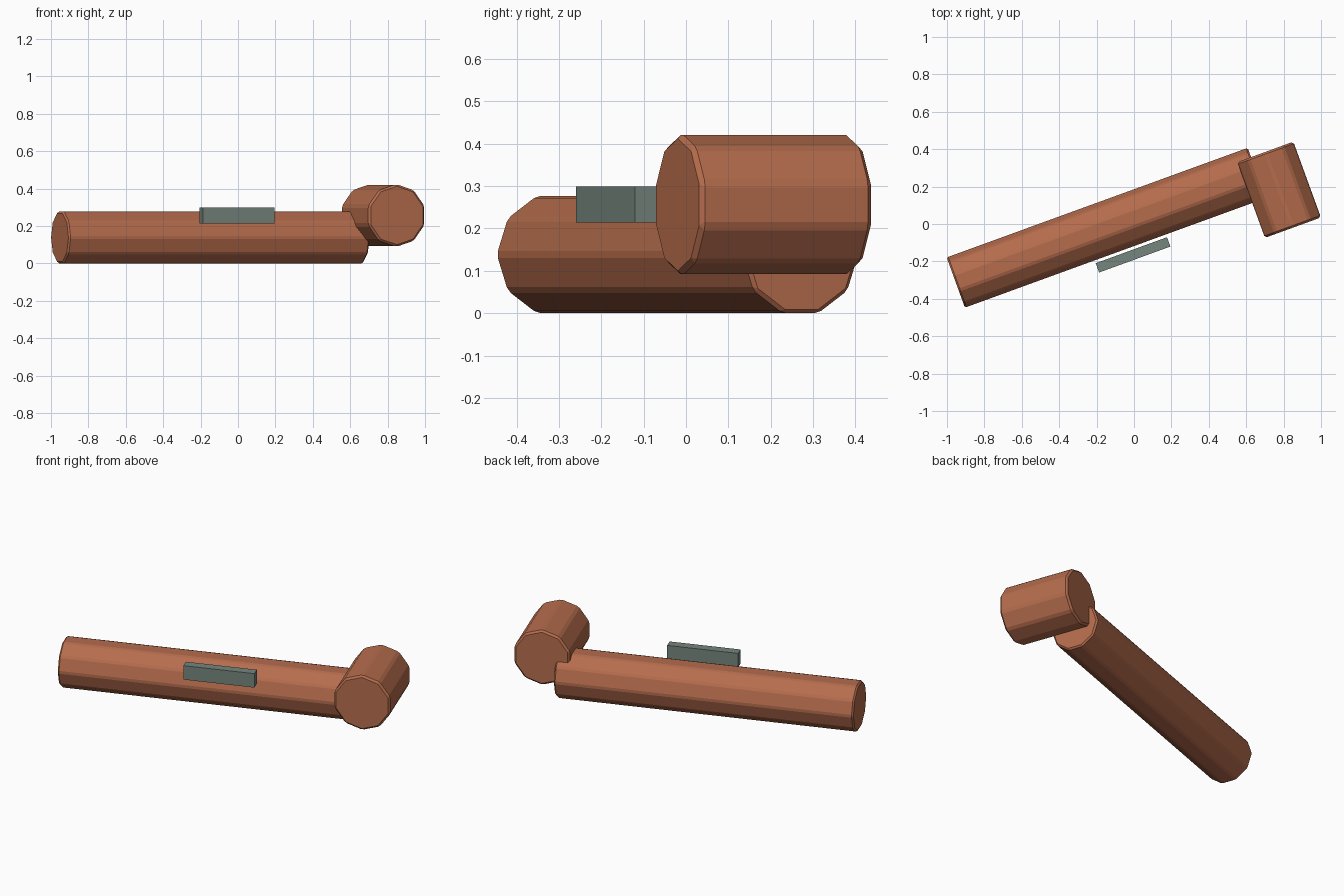
import bpy
from math import radians
from mathutils import Matrix

cube = bpy.data.objects.get("Cube")
if cube:
    bpy.data.objects.remove(cube, do_unlink=True)

TURN = Matrix.Rotation(radians(20), 4, 'Z')


def material(name, colour):
    m = bpy.data.materials.new(name)
    m.use_nodes = True
    m.diffuse_color = (*colour, 1)
    m.node_tree.nodes["Principled BSDF"].inputs["Base Color"].default_value = (*colour, 1)
    return m


def finish(name, centre, tilt, mat):
    ob = bpy.context.object
    ob.name = name
    ob.matrix_world = Matrix.Translation(centre) @ TURN @ tilt
    ob.data.materials.append(mat)
    return ob


def log(name, radius, length, centre, tilt, mat, bevel):
    # Ten-sided cylinder with every edge chamfered
    bpy.ops.mesh.primitive_cylinder_add(vertices=10, radius=radius, depth=length)
    ob = finish(name, centre, tilt, mat)
    mod = ob.modifiers.new("chamfer", 'BEVEL')
    mod.width = bevel
    mod.segments = 1
    mod.limit_method = 'ANGLE'
    mod.angle_limit = radians(30)
    return ob


clay = material("terracotta brown", (0.46, 0.15, 0.073))
slate = material("grey green", (0.18, 0.235, 0.205))

# Long log and the short block crossing its end
log("long_log", 0.1455, 1.713, (-0.148, -0.02, 0.1385),
    Matrix.Rotation(radians(90), 4, 'Y'), clay, 0.009)
log("end_block", 0.1675, 0.431, (0.776, 0.183, 0.256),
    Matrix.Rotation(radians(90), 4, 'X'), clay, 0.011)

# Small flat plate beside the log
bpy.ops.mesh.primitive_cube_add(size=1)
plate = finish("side_plate", (-0.005, -0.165, 0.256), Matrix.Diagonal((0.406, 0.053, 0.085, 1)), slate)
